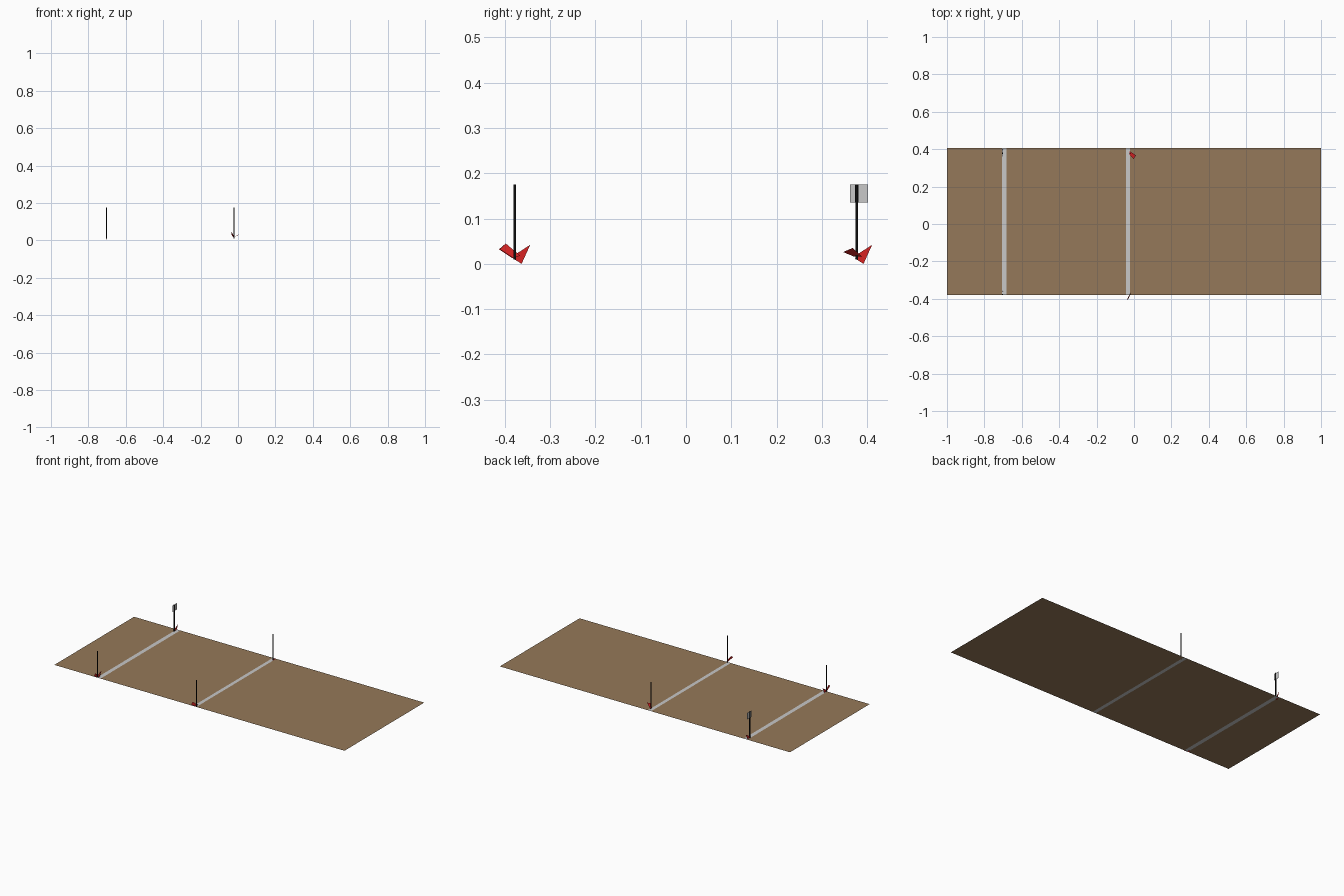
import bpy

if "Cube" in bpy.data.objects:
    bpy.data.objects.remove(bpy.data.objects["Cube"])

GROUND_Z = 0.01


def material(name, rgb):
    m = bpy.data.materials.new(name)
    m.diffuse_color = (*rgb, 1.0)
    m.use_nodes = True
    m.node_tree.nodes["Principled BSDF"].inputs["Base Color"].default_value = m.diffuse_color
    return m


BROWN = material("dirt brown", (0.30, 0.19, 0.10))
WHITE = material("line grey", (0.58, 0.58, 0.58))
RED = material("ribbon red", (0.65, 0.016, 0.016))
BLACK = material("pole black", (0.004, 0.004, 0.004))


def mesh_object(name, verts, faces, mats, indices=None):
    me = bpy.data.meshes.new(name)
    me.from_pydata(verts, [], faces)
    for m in mats:
        me.materials.append(m)
    if indices:
        for p, i in zip(me.polygons, indices):
            p.material_index = i
    ob = bpy.data.objects.new(name, me)
    bpy.context.collection.objects.link(ob)
    return ob


def box(name, center, size, mat):
    bpy.ops.mesh.primitive_cube_add(size=1, location=center)
    ob = bpy.context.object
    ob.name = name
    ob.scale = size
    ob.data.materials.append(mat)
    return ob


# flat ground, cut across by two painted lines
xs = [-1, -0.706, -0.681, -0.043, -0.021, 1]
verts = [(x, y, GROUND_Z) for x in xs for y in (-0.38, 0.405)]
faces = [(2 * i, 2 * i + 2, 2 * i + 3, 2 * i + 1) for i in range(len(xs) - 1)]
mesh_object("ground", verts, faces, [BROWN, WHITE], [0, 1, 0, 1, 0])

# four thin corner poles
for line, x in (("start", -0.704), ("middle", -0.022)):
    for side, y in (("front", -0.378), ("back", 0.377)):
        box(f"{line}_{side}_pole", (x, y, 0.0925), (0.005, 0.005, 0.165), BLACK)

# flag and its sleeve on the back start pole
box("flag_sleeve", (-0.704, 0.377, 0.155), (0.006, 0.008, 0.04), BLACK)
box("flag", (-0.704, 0.382, 0.155), (0.001, 0.04, 0.04), WHITE)


# red ribbon scraps around the pole feet, given as offsets from the foot
def ribbon(name, foot, points):
    pts = [(foot[0] + a, foot[1] + b, c) for a, b, c in points]
    mesh_object(name, pts, [tuple(range(len(pts)))], [RED])


UPRIGHT = [(0, -0.004, 0.012), (0.002, 0.015, 0.0), (0.004, 0.034, 0.042), (0, 0.003, 0.022)]
for side, y in (("front", -0.378), ("back", 0.377)):
    ribbon(f"start_{side}_ribbon", (-0.704, y), UPRIGHT)
ribbon("start_front_side_ribbon", (-0.704, -0.378),
       [(0, -0.035, 0.032), (0, -0.02, 0.045), (0, 0.005, 0.022), (0, -0.005, 0.012)])
ribbon("middle_front_ribbon", (-0.022, -0.378),
       [(-0.014, -0.033, 0.032), (-0.012, -0.02, 0.045), (0.003, 0.012, 0.018), (0, -0.004, 0.013)])
ribbon("middle_back_ribbon", (-0.022, 0.377),
       [(-0.002, 0.012, 0.016), (0.032, -0.009, 0.035), (0.02, -0.03, 0.026), (-0.002, -0.006, 0.016)])
